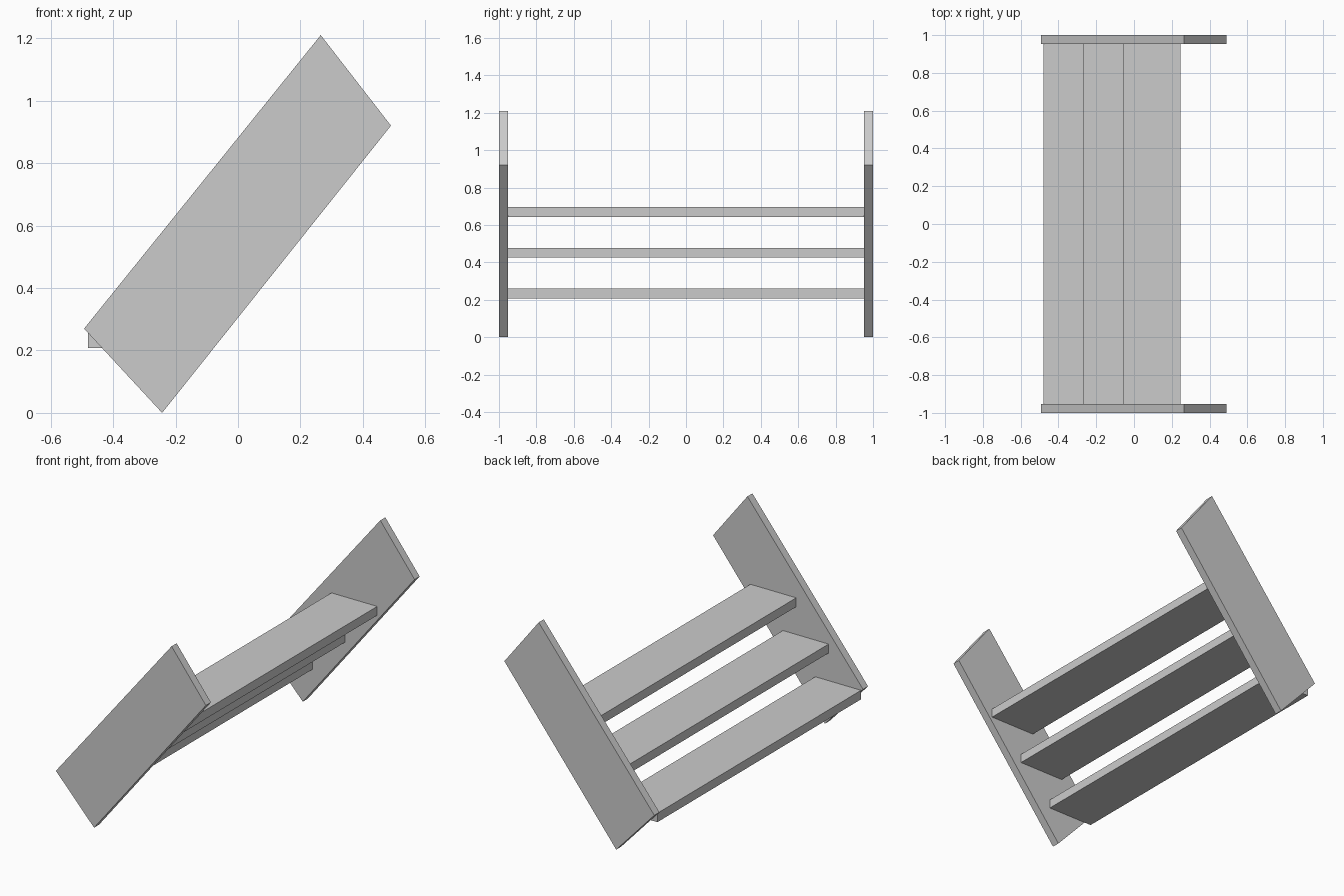
import bpy
import bmesh
from mathutils import Vector

cube = bpy.data.objects.get("Cube")
if cube:
    bpy.data.objects.remove(cube, do_unlink=True)

grey = bpy.data.materials.new("light_grey")
grey.use_nodes = True
colour = (0.6, 0.6, 0.6, 1)
grey.diffuse_color = colour
grey.node_tree.nodes["Principled BSDF"].inputs["Base Color"].default_value = colour


def extrude_profile(name, profile, y0, y1):
    """Extrude an x-z outline from y0 to y1."""
    bm = bmesh.new()
    face = bm.faces.new([bm.verts.new((x, y0, z)) for x, z in profile])
    result = bmesh.ops.extrude_face_region(bm, geom=[face])
    moved = [v for v in result["geom"] if isinstance(v, bmesh.types.BMVert)]
    bmesh.ops.translate(bm, verts=moved, vec=Vector((0, y1 - y0, 0)))
    bmesh.ops.recalc_face_normals(bm, faces=bm.faces)
    mesh = bpy.data.meshes.new(name)
    bm.to_mesh(mesh)
    bm.free()
    mesh.materials.append(grey)
    obj = bpy.data.objects.new(name, mesh)
    bpy.context.collection.objects.link(obj)
    return obj


# Slanted side boards
inner, outer = 0.953, 1.0
board = [(-0.243, 0), (0.49, 0.92), (0.265, 1.21), (-0.493, 0.27)]
extrude_profile("front_side_board", board, -outer, -inner)
extrude_profile("back_side_board", board, inner, outer)

# Three level treads, each a step higher and further along
depth, thickness = 0.3, 0.053
for i, name in enumerate(("lower_tread", "middle_tread", "upper_tread")):
    x = -0.48 + 0.2125 * i
    z = 0.208 + 0.217 * i
    outline = [(x, z), (x + depth, z), (x + depth, z + thickness), (x, z + thickness)]
    extrude_profile(name, outline, -inner, inner)
